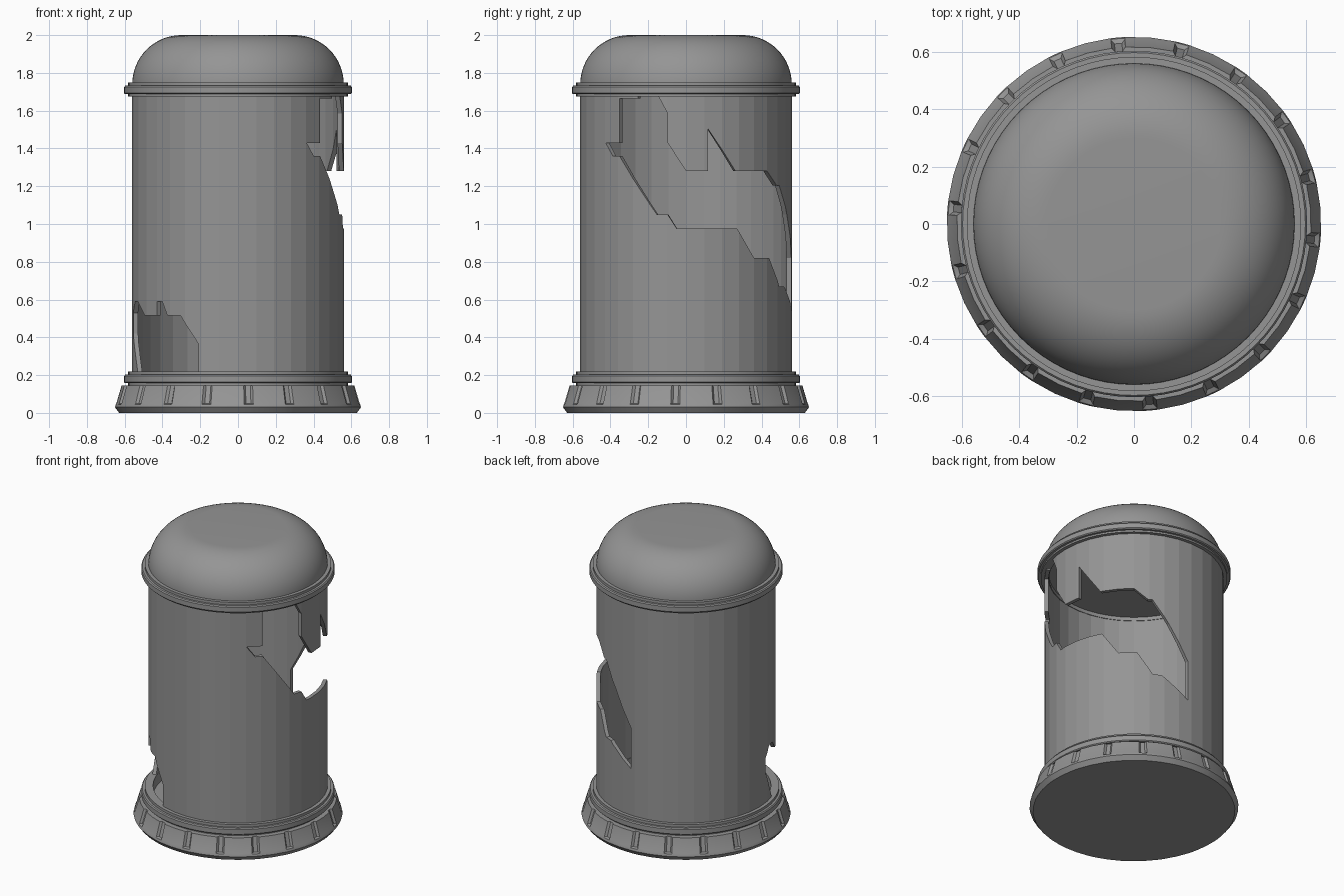
import bpy, bmesh
from math import cos, sin, pi, radians, floor

cube = bpy.data.objects.get("Cube")
if cube:
    bpy.data.objects.remove(cube)

grey = bpy.data.materials.new("plain_grey")
grey.use_nodes = True
COLOUR = (0.3, 0.3, 0.3, 1)
grey.diffuse_color = COLOUR
grey.node_tree.nodes["Principled BSDF"].inputs["Base Color"].default_value = COLOUR

SIDES = 36
STEP = 360 / SIDES


def add_object(name, bm, smooth=None):
    bmesh.ops.recalc_face_normals(bm, faces=bm.faces)
    mesh = bpy.data.meshes.new(name)
    bm.to_mesh(mesh)
    bm.free()
    mesh.materials.append(grey)
    obj = bpy.data.objects.new(name, mesh)
    bpy.context.collection.objects.link(obj)
    if smooth:
        bpy.ops.object.select_all(action='DESELECT')
        obj.select_set(True)
        bpy.context.view_layer.objects.active = obj
        bpy.ops.object.shade_smooth_by_angle(angle=radians(smooth))
    return obj


def polar(r, deg, z):
    return (r * cos(radians(deg)), r * sin(radians(deg)), z)


def lathe(name, columns, closed, smooth):
    """Join (angle, profile) columns into a turned solid."""
    bm = bmesh.new()
    rows = [[bm.verts.new(polar(r, a, z)) for r, z in prof] for a, prof in columns]
    count = len(rows[0])
    for i, row in enumerate(rows):
        nxt = rows[(i + 1) % len(rows)]
        for j in range(count if closed else count - 1):
            k = (j + 1) % count
            bm.faces.new((row[j], nxt[j], nxt[k], row[k]))
    if not closed:
        bm.faces.new([row[0] for row in rows])
        bm.faces.new([row[-1] for row in rows])
    return add_object(name, bm, smooth)


def turned(name, profile, closed=False, sides=72):
    return lathe(name, [(i * 360 / sides, profile) for i in range(sides)], closed, 35)


# Base with narrow grooves around its sloping side
def base_profile(groove):
    return [(0.63, 0), (0.652, 0.03), (0.648, 0.045),
            (0.645 - groove, 0.05), (0.617 - groove, 0.145)]


columns = []
for i in range(18):
    mid = 15 + 20 * i
    for offset, groove in ((-10, 0), (-2.2, 0), (-1.2, 0.014), (1.2, 0.014), (2.2, 0)):
        columns.append((mid + offset, base_profile(groove)))
lathe("base", columns, False, 20)

# Stepped collars below and above the wall
for name, z in (("lower_collar", 0.145), ("upper_collar", 1.675)):
    turned(name, [(0.53, z), (0.582, z), (0.582, z + 0.012), (0.597, z + 0.012),
                  (0.603, z + 0.018), (0.603, z + 0.05), (0.597, z + 0.057),
                  (0.582, z + 0.057), (0.582, z + 0.075), (0.53, z + 0.075)], True)

# Rounded cap with a flat top
CAP = 0.26
arc = [(0.30 + CAP * cos(t * pi / 32), 1.74 + CAP * sin(t * pi / 32)) for t in range(17)]
turned("domed_cap", [(0.56, 1.70)] + arc)

# Broken openings, as (angle, height) outlines
side_hole = [(-39, 1.665), (-39, 1.43), (-49.5, 1.43), (-44, 1.36), (-39, 1.36),
             (-16, 1.05), (-10, 1.05), (-5, 0.975), (29, 0.975), (40, 0.82),
             (52, 0.82), (62, 0.67), (68, 0.67), (87, 0.54), (87, 0.82),
             (73, 1.05), (62, 1.205), (59, 1.205), (50, 1.28), (28, 1.28),
             (12, 1.505), (12, 1.28), (0, 1.28), (-10, 1.43), (-10, 1.585),
             (-16, 1.69), (-27, 1.69), (-27, 1.665)]
low_hole = [(248, 0.2), (248, 0.365), (237, 0.515), (228, 0.515), (224, 0.59),
            (220, 0.59), (220, 0.515), (208, 0.515), (199, 0.59), (193, 0.59),
            (188, 0.53), (188, 0.42), (199, 0.2)]

# Wall: cut as a flat sheet (one unit per facet), then rolled into a tube
SEAM = -200
OUTER, INNER = 0.56, 0.535


def flat_cutter(name, outline):
    bm = bmesh.new()
    pts = [((((a - SEAM) % 360) / STEP), z) for a, z in outline]
    near = [bm.verts.new((u, -1, z)) for u, z in pts]
    far = [bm.verts.new((u, 2, z)) for u, z in pts]
    bm.faces.new(near)
    bm.faces.new(far)
    for i in range(len(pts)):
        k = (i + 1) % len(pts)
        bm.faces.new((near[i], near[k], far[k], far[i]))
    obj = add_object(name, bm)
    obj.hide_render = True
    return obj


bm = bmesh.new()
loops = [[bm.verts.new((i, d, z)) for d, z in ((0, 0.17), (1, 0.17), (1, 1.72), (0, 1.72))]
         for i in range(SIDES + 1)]
for a, b in zip(loops, loops[1:]):
    for j in range(4):
        k = (j + 1) % 4
        bm.faces.new((a[j], b[j], b[k], a[k]))
bm.faces.new(loops[0])
bm.faces.new(loops[-1])
wall = add_object("broken_wall", bm)

cutters = [flat_cutter("side_hole_cutter", side_hole), flat_cutter("low_hole_cutter", low_hole)]
for cutter in cutters:
    mod = wall.modifiers.new("cut", 'BOOLEAN')
    mod.operation = 'DIFFERENCE'
    mod.solver = 'EXACT'
    mod.object = cutter
bpy.context.view_layer.update()
cut = wall.evaluated_get(bpy.context.evaluated_depsgraph_get())
bm = bmesh.new()
bm.from_mesh(cut.to_mesh())
cut.to_mesh_clear()
wall.modifiers.clear()
for cutter in cutters:
    bpy.data.objects.remove(cutter)

# Roll the sheet along flat facets and weld the seam
ends = [f for f in bm.faces
        if all(v.co.x < 1e-4 for v in f.verts) or all(v.co.x > SIDES - 1e-4 for v in f.verts)]
bmesh.ops.delete(bm, geom=ends, context='FACES_ONLY')
for v in bm.verts:
    u, d, z = v.co
    i = min(floor(u + 1e-5), SIDES - 1)
    t = u - i
    r = OUTER + (INNER - OUTER) * d
    x0, y0, _ = polar(r, SEAM + i * STEP, z)
    x1, y1, _ = polar(r, SEAM + (i + 1) * STEP, z)
    v.co = (x0 + (x1 - x0) * t, y0 + (y1 - y0) * t, z)
bmesh.ops.remove_doubles(bm, verts=bm.verts, dist=1e-4)
bmesh.ops.recalc_face_normals(bm, faces=bm.faces)
bm.to_mesh(wall.data)
bm.free()
